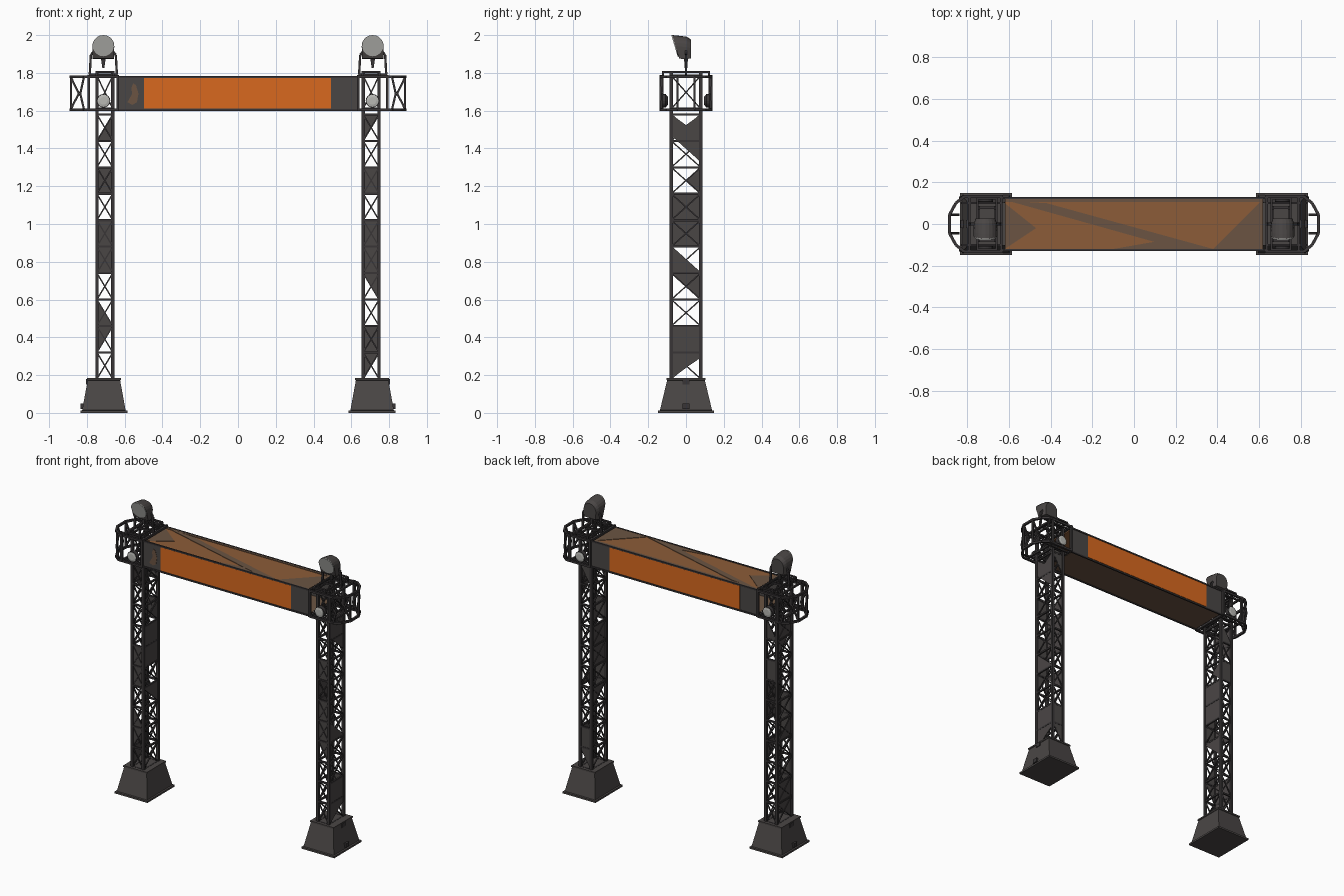
import bpy, bmesh, math
from mathutils import Vector

if "Cube" in bpy.data.objects:
    bpy.data.objects.remove(bpy.data.objects["Cube"])


def mat(name, hexcol):
    c = [int(hexcol[i:i + 2], 16) / 255 for i in (0, 2, 4)]
    m = bpy.data.materials.new(name)
    m.diffuse_color = [(v / 12.92 if v < 0.04 else ((v + 0.055) / 1.055) ** 2.4) for v in c] + [1]
    m.use_nodes = True
    m.node_tree.nodes["Principled BSDF"].inputs["Base Color"].default_value = m.diffuse_color
    return m


FRAME = mat("dark_frame", "383536")
GREY = mat("grey_panel", "4a4645")
ORANGE = mat("orange_panel", "d8691f")
BROWN = mat("worn_brown", "8c5c38")
DULL = mat("dull_brown", "6b5442")
LENS = mat("lamp_glass", "b8b8b4")


def finish(bm, name, material, smooth=False):
    bmesh.ops.recalc_face_normals(bm, faces=bm.faces)
    me = bpy.data.meshes.new(name)
    bm.to_mesh(me)
    bm.free()
    me.materials.append(material)
    ob = bpy.data.objects.new(name, me)
    bpy.context.collection.objects.link(ob)
    return ob


def bar(bm, p, q, w):
    """Square bar from p to q."""
    p, q = Vector(p), Vector(q)
    d = (q - p).normalized()
    ref = Vector((0, 0, 1)) if abs(d.z) < 0.9 else Vector((1, 0, 0))
    a = d.cross(ref).normalized() * w / 2
    b = d.cross(a).normalized() * w / 2
    loft(bm, [[c + s * a + t * b for s, t in ((-1, -1), (1, -1), (1, 1), (-1, 1))] for c in (p, q)])


def path(bm, pts, w):
    for p, q in zip(pts, pts[1:]):
        bar(bm, p, q, w)


def loft(bm, rings):
    """Closed skin through rings of points, capped at both ends."""
    vs = [[bm.verts.new(p) for p in r] for r in rings]
    n = len(vs[0])
    for r, s in zip(vs, vs[1:]):
        for i in range(n):
            bm.faces.new((r[i], r[(i + 1) % n], s[(i + 1) % n], s[i]))
    bm.faces.new(vs[0])
    bm.faces.new(vs[-1])


def rect(cx, hx, hy, z):
    return [(cx - hx, -hy, z), (cx + hx, -hy, z), (cx + hx, hy, z), (cx - hx, hy, z)]


def box(bm, lo, hi):
    c, h = [(a + b) / 2 for a, b in zip(lo, hi)], [(b - a) / 2 for a, b in zip(lo, hi)]
    loft(bm, [[(c[0] + s * h[0], c[1] + t * h[1], z) for s, t in ((-1, -1), (1, -1), (1, 1), (-1, 1))]
              for z in (lo[2], hi[2])])


def plate(bm, pts, off):
    """Thin sheet: polygon extruded by a small offset."""
    o = Vector(off)
    loft(bm, [[Vector(p) for p in pts], [Vector(p) + o for p in pts]])


CX, HX, HY, Z0, STEP = 0.705, 0.042, 0.078, 0.18, 0.14

# sheet panels on the columns: (u across, level) outlines on front/back and on the sides
FB = {-1: [[(0, 4), (1, 4), (1, 6), (0, 6)], [(0, 7), (1, 7), (1, 8), (0, 8)],
           [(0, 2), (1, 2), (0, 3)], [(0, 9), (1, 9), (1, 10)], [(0, 1), (1, 2), (0, 2)]],
      1: [[(0, 4), (1, 4), (1, 6), (0, 6)], [(0, 0), (1, 1), (1, 2), (0, 2)],
          [(0, 7), (1, 7), (1, 8), (0, 8)], [(0, 9), (1, 10), (0, 10)], [(1, 3), (1, 4), (0, 4)]]}
SIDE = [[(0, 10), (0, 9.2), (1, 8.2), (1, 10), (.5, 9.6)], [(0, 5), (1, 5), (1, 7), (0, 7)],
        [(0, 0), (.6, .5), (1, .8), (1, 2), (0, 2)], [(0, 4), (1, 3), (1, 4)],
        [(0, 4), (1, 4), (0, 5)], [(1, 7), (1, 8), (.5, 7.5)]]

for s, side in ((-1, "left"), (1, "right")):
    cx = s * CX
    # flared foot with bottom lip and latches
    bm = bmesh.new()
    bx = s * 0.71
    loft(bm, [rect(bx, *r) for r in ((.125, .148, 0), (.125, .148, .012), (.115, .138, .014),
                                     (.086, .1, .172), (.09, .104, .174), (.09, .104, .184))])
    finish(bm, "foot_" + side, GREY)
    bm = bmesh.new()
    for x, z in ((.825, .035), (.797, .165)):
        box(bm, (s * x - .008, -.018, z - .014), (s * x + .008, .018, z + .014))
    finish(bm, "foot_latches_" + side, FRAME)

    # lattice column
    bm = bmesh.new()
    corners = [(cx + a * HX, b * HY) for a, b in ((-1, -1), (1, -1), (1, 1), (-1, 1))]
    for x, y in corners:
        bar(bm, (x, y, Z0), (x, y, 1.8), .017)
    levels = [Z0 + STEP * i for i in range(11)] + [1.61, 1.785]
    for i, z in enumerate(levels):
        for k in range(4):
            p, q = corners[k], corners[(k + 1) % 4]
            bar(bm, (*p, z), (*q, z), .011)
            if i in (10, 12):
                continue
            z2 = levels[i + 1]
            bar(bm, (*p, z), (*q, z2), .007)
            bar(bm, (*q, z), (*p, z2), .007)
    finish(bm, "lattice_column_" + side, FRAME)

    # column sheets, alternating between opposite faces
    bm = bmesh.new()
    for i, poly in enumerate(FB[s]):
        y = -HY if i % 2 == 0 else HY
        plate(bm, [(cx + (2 * u - 1) * HX, y, Z0 + STEP * l) for u, l in poly], (0, .004, 0))
    for i, poly in enumerate(SIDE):
        f = 1 if (i % 2 == 0) == (s > 0) else -1
        plate(bm, [(cx + f * HX, (2 * u - 1) * HY, Z0 + STEP * l) for u, l in poly], (.004, 0, 0))
    finish(bm, "column_sheets_" + side, GREY)

    # cage around the beam end, with bowed outer hoops
    bm = bmesh.new()
    for z in (1.605, 1.78):
        hoop = [(s * x, y, z) for x, y in ((.637, -.132), (.815, -.132), (.855, -.1), (.885, -.045),
                                          (.885, .045), (.855, .1), (.815, .132), (.637, .132))]
        path(bm, hoop + hoop[:1], .014)
        for y in (-.1, .1):
            bar(bm, (s * .637, y, z), (s * .83, y, z), .01)
        bar(bm, (s * .79, -.132, z), (s * .79, .132, z), .012)
    for y in (-.132, .132):
        for x in (.637, .79):
            bar(bm, (s * x, y, 1.6), (s * x, y, 1.79), .015)
        path(bm, [(s * .815, y, 1.605), (s * .835, y * .95, 1.69), (s * .815, y, 1.78)], .011)
        bar(bm, (s * .66, y * .93, 1.805), (s * .75, y * .93, 1.805), .01)
        for x in (.66, .75):
            bar(bm, (s * x, y * .93, 1.78), (s * x, y * .93, 1.805), .01)
    for x in (.66, .75):
        bar(bm, (s * x, -.123, 1.805), (s * x, .123, 1.805), .01)
    for y in (-.045, .045):
        path(bm, [(s * .885, y, 1.605), (s * .872, y, 1.635), (s * .842, y, 1.69),
                  (s * .872, y, 1.75), (s * .885, y, 1.78)], .011)
        bar(bm, (s * .885, y, 1.605), (s * .885, y, 1.78), .011)
    finish(bm, "beam_end_cage_" + side, FRAME)

    # small round lamps front and back
    for f, end in ((-1, "front"), (1, "back")):
        for name, m, rr in (("small_lamp_body_", FRAME, ((.02, .095), (.036, .108), (.036, .134))),
                            ("small_lamp_glass_", LENS, ((.032, .133), (.032, .137), (.02, .14)))):
            bm = bmesh.new()
            loft(bm, [[(s * .712 + r * math.cos(a * math.pi / 8), f * y, 1.652 + r * math.sin(a * math.pi / 8))
                       for a in range(16)] for r, y in rr])
            finish(bm, name + end + "_" + side, m)

    # floodlight: round top, square bottom, face tipped forward and down
    lx = s * .713
    shape = [(.058 * math.cos(a * math.pi / 10), .058 * math.sin(a * math.pi / 10)) for a in range(11)]
    shape += [(-.056, -.066), (.056, -.066)]

    def ring(pts, k, y, zc, tilt):
        return [(lx + u * k, y - tilt * v * k, zc + v * k) for u, v in pts]
    bm = bmesh.new()
    loft(bm, [ring(shape, 1, -.056, 1.942, .3), ring(shape, 1, -.035, 1.94, .22),
              ring(shape, .95, .005, 1.936, 0), ring(shape, .8, .027, 1.93, 0)])
    finish(bm, "floodlight_housing_" + side, GREY)
    disc = [(.056 * math.cos(a * math.pi / 12), .056 * math.sin(a * math.pi / 12)) for a in range(24)]
    bm = bmesh.new()
    loft(bm, [ring(disc, 1, -.054, 1.944, .3), ring(disc, 1, -.061, 1.944, .3)])
    finish(bm, "floodlight_glass_" + side, LENS)
    # floodlight yoke
    bm = bmesh.new()
    path(bm, [(lx - .05, 0, 1.915), (lx - .066, 0, 1.895), (lx - .072, 0, 1.79),
              (lx + .072, 0, 1.79), (lx + .066, 0, 1.895), (lx + .05, 0, 1.915)], .012)
    loft(bm, [rect(lx, .005, .008, 1.825), rect(lx, .013, .01, 1.88)])
    finish(bm, "floodlight_yoke_" + side, FRAME)

# hollow beam: walls, floor and top
bm = bmesh.new()
for y in (-.125, .119):
    box(bm, (-.64, y, 1.605), (.64, y + .006, 1.778))
finish(bm, "beam_walls", GREY)
bm = bmesh.new()
for y in (-.125, .125):
    for z in (1.604, 1.779):
        bar(bm, (-.64, y, z), (.64, y, z), .01)
finish(bm, "beam_edge_rails", FRAME)
bm = bmesh.new()
box(bm, (-.62, -.123, 1.773), (.62, .123, 1.779))
finish(bm, "beam_top", BROWN)
bm = bmesh.new()
box(bm, (-.62, -.123, 1.604), (.62, .123, 1.61))
finish(bm, "beam_floor", DULL)

# orange sheets front and back
for y, end in ((-.1285, "front"), (.1245, "back")):
    bm = bmesh.new()
    box(bm, (-.498, y, 1.612), (.492, y + .004, 1.773))
    finish(bm, "orange_sheet_" + end, ORANGE)

# worn patches on top and front
bm = bmesh.new()
for tri in ([(-.6, .11), (-.42, .1), (.38, -.12), (.22, -.12)], [(-.62, .1), (-.47, -.02), (-.62, -.12)],
            [(.62, .12), (.62, -.12), (.38, -.12)], [(-.62, .12), (.62, .12), (.62, .105), (-.62, .105)],
            [(-.1, -.12), (.1, -.085), (.25, -.12)]):
    plate(bm, [(x, y, 1.7785) for x, y in tri], (0, 0, .002 + .0003 * len(tri) + abs(tri[0][0]) * .001))
finish(bm, "top_worn_patches", DULL)
bm = bmesh.new()
plate(bm, [(x, -.125, z) for x, z in ((-.585, 1.645), (-.56, 1.63), (-.535, 1.645), (-.527, 1.69),
                                      (-.54, 1.735), (-.555, 1.745), (-.565, 1.72), (-.56, 1.69))], (0, -.002, 0))
finish(bm, "front_worn_patch", DULL)
